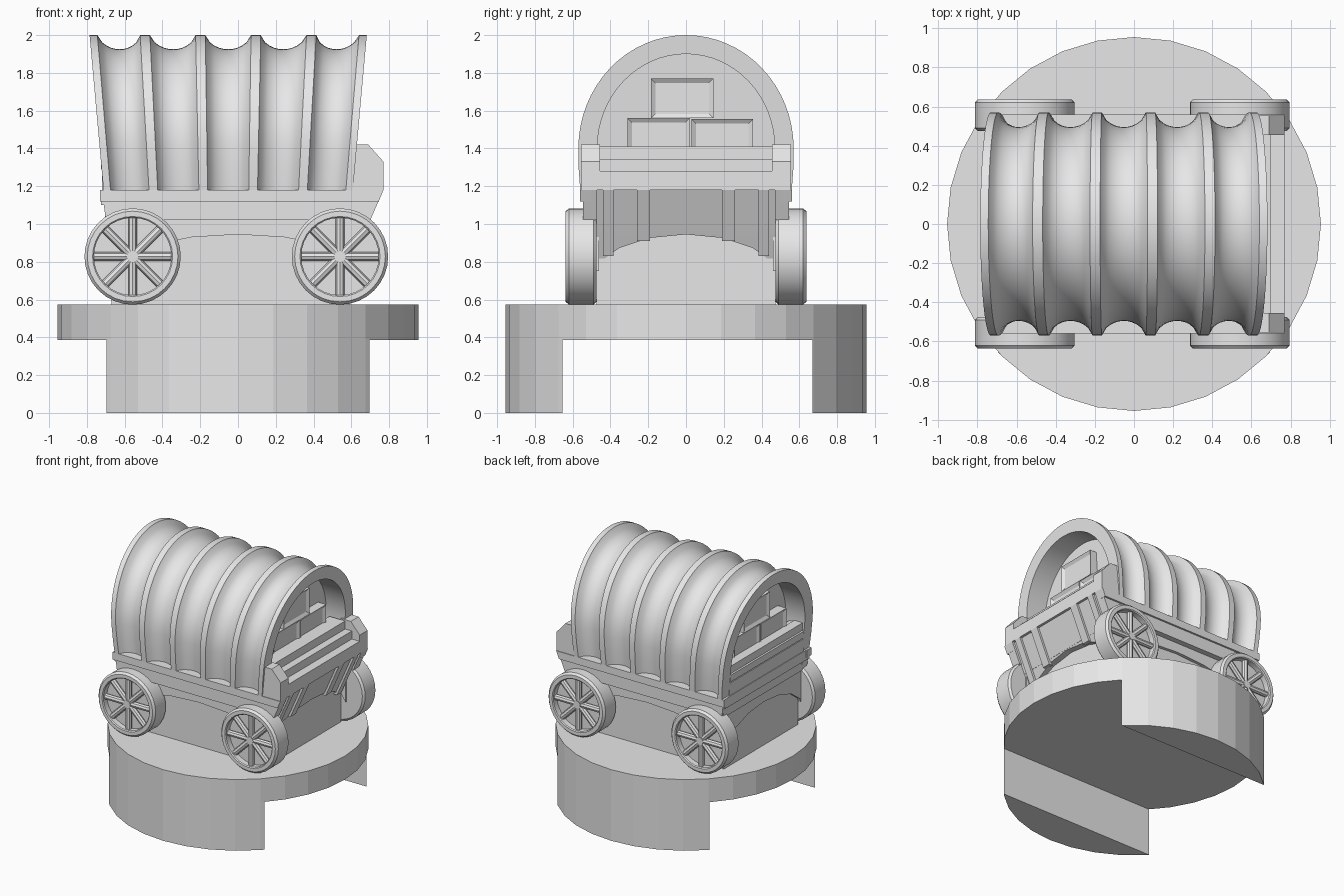
import bpy, bmesh, math
from mathutils import Matrix, Vector

cube = bpy.data.objects.get("Cube")
if cube:
    bpy.data.objects.remove(cube, do_unlink=True)

grey = bpy.data.materials.new("plain grey")
grey.use_nodes = True
grey.diffuse_color = (0.8, 0.8, 0.8, 1)
grey.node_tree.nodes["Principled BSDF"].inputs["Base Color"].default_value = grey.diffuse_color


def finish(name, bm, smooth=False):
    bmesh.ops.recalc_face_normals(bm, faces=bm.faces)
    mesh = bpy.data.meshes.new(name)
    bm.to_mesh(mesh)
    bm.free()
    mesh.materials.append(grey)
    ob = bpy.data.objects.new(name, mesh)
    bpy.context.collection.objects.link(ob)
    if smooth:
        bpy.ops.object.select_all(action='DESELECT')
        ob.select_set(True)
        bpy.context.view_layer.objects.active = ob
        bpy.ops.object.shade_smooth_by_angle(angle=math.radians(35))
    return ob


def prism(name, pts, axis, a, b, slant=False):
    """Extrude a 2D outline along x or y; slant leans it with the front board."""
    bm = bmesh.new()
    rings = []
    for t in (a, b):
        ring = []
        for p, z in pts:
            co = Vector((t, p, z) if axis == 'x' else (p, t, z))
            if slant:
                co.x += (z - 1.18) * 0.44
            ring.append(bm.verts.new(co))
        rings.append(ring)
    lo, hi = rings
    bm.faces.new(lo)
    bm.faces.new(hi)
    n = len(lo)
    for i in range(n):
        j = (i + 1) % n
        bm.faces.new((lo[i], lo[j], hi[j], hi[i]))
    return finish(name, bm)


def rect(p0, p1, z0, z1):
    return [(p0, z0), (p1, z0), (p1, z1), (p0, z1)]


def skin(bm, rings, close=True):
    n = len(rings[0])
    for r, s in zip(rings, rings[1:]):
        for i in range(n if close else n - 1):
            j = (i + 1) % n
            bm.faces.new((r[i], r[j], s[j], s[i]))


# Round stand: a full disc on top, two circular segments below
R, SIDES = 0.955, 32
circle = [(R * math.sin(2 * math.pi * i / SIDES), R * math.cos(2 * math.pi * i / SIDES))
          for i in range(SIDES)]


def slab(name, outline, z0, z1):
    bm = bmesh.new()
    rings = [[bm.verts.new((x, y, z)) for x, y in outline] for z in (z0, z1)]
    skin(bm, rings)
    for r in rings:
        bm.faces.new(r)
    return finish(name, bm)


slab("stand_disc", circle, 0.385, 0.575)
for side, edge, label in ((1, 0.67, "back"), (-1, 0.655, "front")):
    half = math.sqrt(R * R - edge * edge)
    arc = sorted((x, y) for x, y in circle if y * side > edge)
    slab("stand_leg_" + label, [(-half, edge * side)] + arc + [(half, edge * side)], 0, 0.39)

# Filled underside and wagon bed
prism("underside_fill", rect(-0.67, 0.59, 0.57, 1.1), 'y', -0.475, 0.475)
prism("bed", [(-0.69, 0.95), (0.65, 0.95), (0.75, 1.18), (-0.69, 1.18)], 'y', -0.49, 0.49)


def arch(w, low):
    """Board outline with an arched lower edge."""
    pts = [(-w, 1.05), (w, 1.05)]
    for i in range(9):
        a = math.pi * i / 8
        c = math.cos(a)
        pts.append((w * c, low + (0.945 - low) * math.sqrt(max(0, 1 - c * c))))
    return pts


for s, label in ((-1, "front"), (1, "back")):
    prism("side_skirt_" + label, arch(0.64, 0.75), 'y', s * 0.46, s * 0.5)
    prism("side_board_" + label, [(-0.70, 1.02), (0.70, 1.02), (0.77, 1.18), (-0.72, 1.18)],
          'y', s * 0.47, s * 0.545)
    prism("side_rail_" + label, [(-0.73, 1.12), (0.745, 1.12), (0.77, 1.18), (-0.73, 1.18)],
          'y', s * 0.5, s * 0.56)
    prism("seat_cheek_" + label, [(0.58, 1.18), (0.77, 1.18), (0.77, 1.33), (0.69, 1.42), (0.6, 1.42)],
          'y', s * 0.455, s * 0.555)
    # Raised ribs on the leaning board
    for inner, outer, low in ((0.19, 0.26, 0.91), (0.385, 0.44, 0.83)):
        prism("board_rib_" + label, rect(s * inner, s * outer, low, 1.18), 'x', 0.74, 0.77, True)

prism("leaning_skirt", arch(0.5, 0.7), 'x', 0.7, 0.75, True)
prism("tail_skirt", arch(0.5, 0.7), 'x', -0.695, -0.65)

# Tail planks
for z0, z1, x, w in ((1.02, 1.09, -0.705, 0.53), (1.1, 1.18, -0.725, 0.54),
                     (1.18, 1.28, -0.72, 0.47), (1.29, 1.345, -0.725, 0.47),
                     (1.35, 1.41, -0.715, 0.47)):
    prism("tail_plank", rect(-w, w, z0, z1), 'x', x, -0.64)
prism("tail_backing", rect(-0.465, 0.465, 1.02, 1.4), 'x', -0.7, -0.6)

# Driver's bench
prism("bench", [(0.5, 1.18), (0.77, 1.18), (0.77, 1.28), (0.7, 1.28), (0.7, 1.345),
                (0.64, 1.345), (0.64, 1.41), (0.5, 1.41)], 'y', -0.455, 0.455)


# Canvas cover: scalloped bays between flat hoops, recessed at both ends
def canvas_ring(bm, u, d):
    pts = [(-(0.56 - d), 1.18), (-(0.568 - d), 1.29)]
    for i in range(33):
        a = math.pi * i / 32
        pts.append((-(0.57 - d) * math.cos(a), 1.4 + (0.6 - d) * math.sin(a)))
    pts += [(0.568 - d, 1.29), (0.56 - d, 1.18)]
    return [bm.verts.new((-0.052 + u * (0.66 + 0.09 * (z - 1.18)), y, z)) for y, z in pts]


BAYS, STEPS, HOOP = 5, 10, 0.035
profile = [(-0.75, 0.1), (-1, 0.1), (-1, 0)]
for b in range(BAYS):
    start = -1 + 2 * b / BAYS + HOOP * (1.6 if b == 0 else 1)
    end = -1 + 2 * (b + 1) / BAYS - HOOP * (1.6 if b == BAYS - 1 else 1)
    for k in range(STEPS + 1):
        t = k / STEPS
        profile.append((start + (end - start) * t, 0.075 * math.sqrt(1 - (2 * t - 1) ** 2) ** 1.3))
profile += [(1, 0), (1, 0.1), (0.75, 0.1)]
bm = bmesh.new()
rings = [canvas_ring(bm, u, d) for u, d in profile]
skin(bm, rings)
bm.faces.new(rings[0])
bm.faces.new(rings[-1])
finish("canvas_cover", bm, True)


# Crates stacked inside each opening, with a sunken panel
def crate(x, y0, y1, z0, z1):
    bm = bmesh.new()
    size = Matrix.Diagonal((0.16, y1 - y0, z1 - z0, 1))
    bmesh.ops.create_cube(bm, size=1, matrix=Matrix.Translation((x, (y0 + y1) / 2, (z0 + z1) / 2)) @ size)
    bm.normal_update()
    ends = [f for f in bm.faces if abs(f.normal.x) > 0.9]
    bmesh.ops.inset_individual(bm, faces=ends, thickness=0.033, depth=-0.015)
    finish("crate", bm)


for x, flip in ((0.46, 1), (-0.57, -1)):
    for y0, y1, z0, z1 in ((-0.185, 0.145, 1.56, 1.77), (-0.31, 0.02, 1.35, 1.56),
                           (0.03, 0.355, 1.35, 1.555)):
        a, b = sorted((y0 * flip, y1 * flip))
        crate(x, a, b, z0, z1)


# Wheels: turned rim with a sunken face, eight round spokes and a hub
def wheel(name, cx, side):
    bm = bmesh.new()
    turned = ((0.24, 0.475), (0.255, 0.49), (0.255, 0.62), (0.24, 0.637),
              (0.212, 0.637), (0.205, 0.63), (0.205, 0.585))
    rings = [[bm.verts.new((cx + r * math.cos(math.tau * i / 32), side * y,
                            0.828 + r * math.sin(math.tau * i / 32))) for i in range(32)]
             for r, y in turned]
    skin(bm, rings)
    bm.faces.new(rings[0])
    bm.faces.new(rings[-1])
    centre = Matrix.Translation((cx, side * 0.598, 0.828))
    for i in range(4):
        turn = Matrix.Rotation(math.pi * i / 4, 4, 'Y')
        bmesh.ops.create_cone(bm, cap_ends=True, segments=8, radius1=0.023, radius2=0.023,
                              depth=0.42, matrix=centre @ turn)
    bmesh.ops.create_cone(bm, cap_ends=True, segments=12, radius1=0.03, radius2=0.03,
                          depth=0.05, matrix=centre @ Matrix.Rotation(math.pi / 2, 4, 'X'))
    finish(name, bm, True)


for cx, end in ((-0.558, "tail"), (0.54, "bench")):
    for side, label in ((-1, "front"), (1, "back")):
        wheel("wheel_%s_%s" % (end, label), cx, side)
